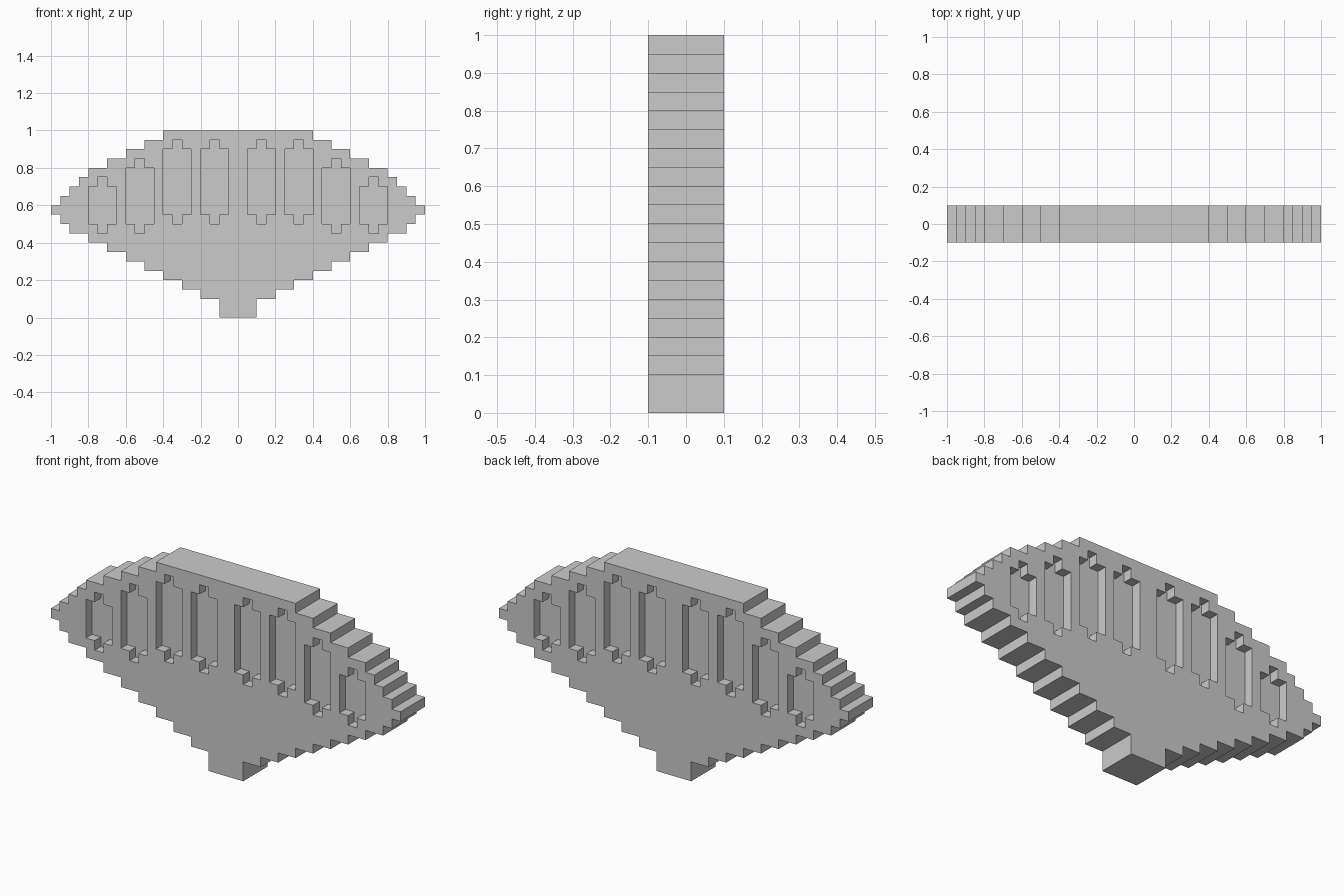
import bpy
import bmesh

cube = bpy.data.objects.get("Cube")
if cube:
    bpy.data.objects.remove(cube, do_unlink=True)

STEP = 0.05          # height of one stair step
HALF_DEPTH = 0.1
RECESS = 0.05        # depth of the niches

grey = bpy.data.materials.new("plain_grey")
grey.use_nodes = True
grey.diffuse_color = (0.6, 0.6, 0.6, 1)
grey.node_tree.nodes["Principled BSDF"].inputs["Base Color"].default_value = (0.6, 0.6, 0.6, 1)


def prism(name, outline, y0, y1):
    """Extrude a closed outline in x and z from y0 to y1."""
    bm = bmesh.new()
    face = bm.faces.new([bm.verts.new((x, y0, z)) for x, z in outline])
    new = bmesh.ops.extrude_face_region(bm, geom=[face])["geom"]
    bmesh.ops.translate(bm, vec=(0, y1 - y0, 0),
                        verts=[v for v in new if isinstance(v, bmesh.types.BMVert)])
    bmesh.ops.recalc_face_normals(bm, faces=bm.faces)
    mesh = bpy.data.meshes.new(name)
    bm.to_mesh(mesh)
    bm.free()
    mesh.materials.append(grey)
    obj = bpy.data.objects.new(name, mesh)
    bpy.context.collection.objects.link(obj)
    return obj


def niche_outline(x, low, high):
    """Rectangle three steps wide with a one-step tab above and below."""
    a, b, c, d = (x + i * STEP for i in range(4))
    return [(a, low), (b, low), (b, low - STEP), (c, low - STEP), (c, low), (d, low),
            (d, high), (c, high), (c, high + STEP), (b, high + STEP), (b, high), (a, high)]


# Stepped body: half width of each row, from the foot to the top
rows = [0.1, 0.1, 0.2, 0.3, 0.4, 0.5, 0.6, 0.7, 0.8, 0.9, 0.95, 1.0,
        0.95, 0.9, 0.85, 0.8, 0.7, 0.6, 0.5, 0.4]
right_edge = []
for i, half in enumerate(rows):
    if i and rows[i - 1] == half:
        right_edge.pop()
    else:
        right_edge.append((half, i * STEP))
    right_edge.append((half, (i + 1) * STEP))
body = prism("stepped_body", right_edge + [(-x, z) for x, z in reversed(right_edge)],
             -HALF_DEPTH, HALF_DEPTH)

# Niches on both faces, mirrored left and right: inner x, low z, high z
niches = [(0.05, 0.55, 0.9), (0.25, 0.55, 0.9), (0.45, 0.5, 0.8), (0.65, 0.5, 0.7)]
cutters = bpy.data.collections.new("niche_cutters")
bpy.context.scene.collection.children.link(cutters)
for x, low, high in niches:
    for left in (x, -x - 3 * STEP):
        for side in (-1, 1):
            cutter = prism("niche_cutter", niche_outline(left, low, high),
                           side * (HALF_DEPTH - RECESS), side * (HALF_DEPTH + RECESS))
            cutter.hide_render = True
            bpy.context.collection.objects.unlink(cutter)
            cutters.objects.link(cutter)

cut = body.modifiers.new("niches", 'BOOLEAN')
cut.operation = 'DIFFERENCE'
cut.solver = 'EXACT'
cut.operand_type = 'COLLECTION'
cut.collection = cutters

# Apply the cut and drop the cutters
bpy.context.view_layer.update()
bpy.context.view_layer.objects.active = body
body.select_set(True)
bpy.ops.object.modifier_apply(modifier=cut.name)
for cutter in list(cutters.objects):
    bpy.data.objects.remove(cutter, do_unlink=True)
bpy.data.collections.remove(cutters)
